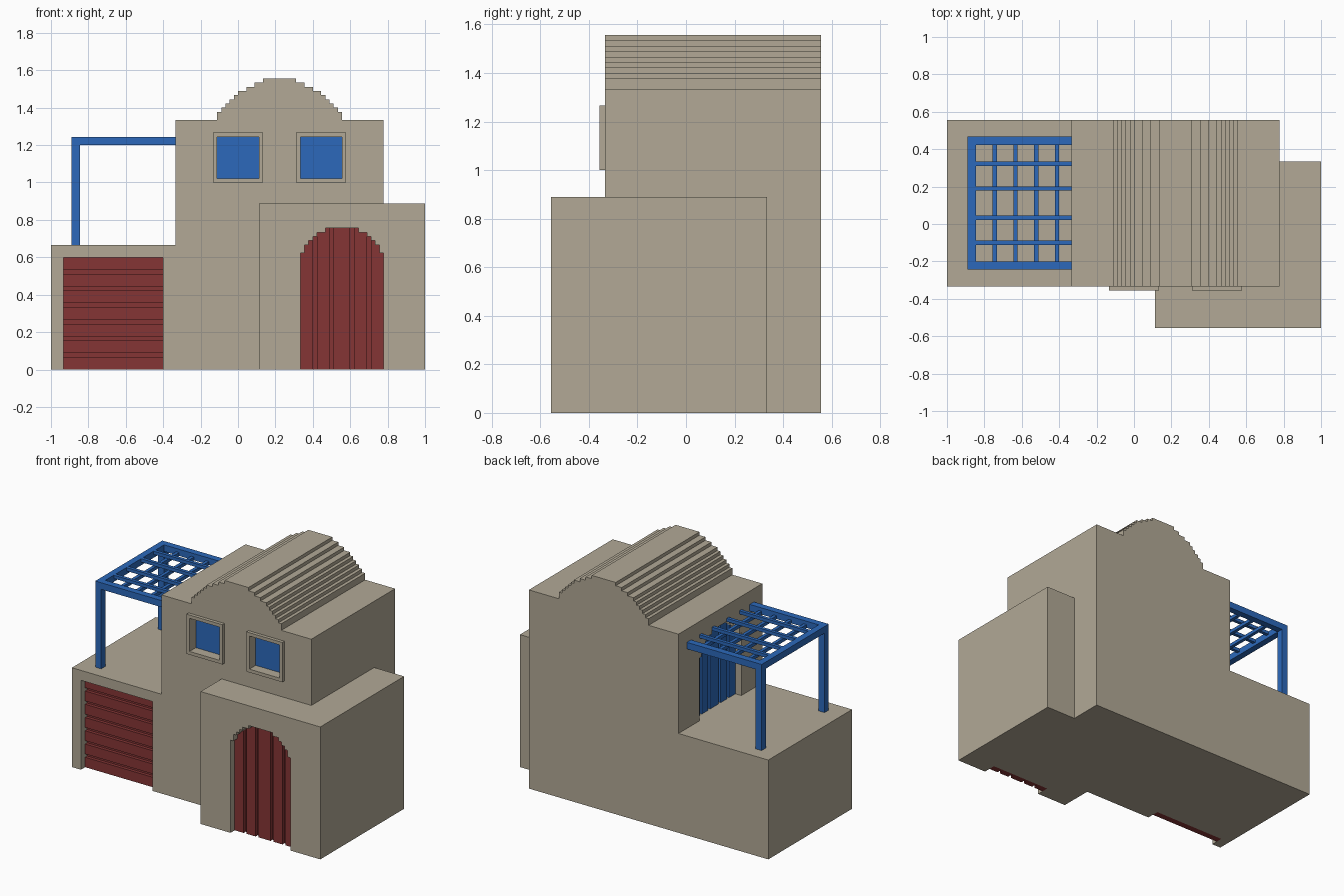
import bpy, bmesh

if "Cube" in bpy.data.objects:
    bpy.data.objects.remove(bpy.data.objects["Cube"])

U = 1 / 45  # grid step: all sizes below are whole grid steps


def material(name, rgb):
    m = bpy.data.materials.new(name)
    m.diffuse_color = (*rgb, 1)
    m.use_nodes = True
    m.node_tree.nodes["Principled BSDF"].inputs["Base Color"].default_value = m.diffuse_color
    return m


PLASTER = material("plaster", (0.445, 0.397, 0.305))
BLUE = material("blue_paint", (0.025, 0.141, 0.497))
RED = material("red_wood", (0.235, 0.036, 0.036))


def make(name, prisms, mat):
    """One object from prisms (profile, axis, lo, hi); the profile is (x, z) for axis y, (y, z) for axis x."""
    bm = bmesh.new()
    for profile, axis, lo, hi in prisms:
        def place(p, d):
            return (p[0] * U, d * U, p[1] * U) if axis == 'y' else (d * U, p[0] * U, p[1] * U)
        a = [bm.verts.new(place(p, lo)) for p in profile]
        b = [bm.verts.new(place(p, hi)) for p in profile]
        bm.faces.new(a)
        bm.faces.new(b[::-1])
        for i in range(len(a)):
            j = (i + 1) % len(a)
            bm.faces.new((a[i], b[i], b[j], a[j]))
    bmesh.ops.recalc_face_normals(bm, faces=bm.faces)
    mesh = bpy.data.meshes.new(name)
    bm.to_mesh(mesh)
    bm.free()
    mesh.materials.append(mat)
    obj = bpy.data.objects.new(name, mesh)
    bpy.context.collection.objects.link(obj)
    return obj


def rect(x0, x1, z0, z1):
    return [(x0, z0), (x1, z0), (x1, z1), (x0, z1)]


def box(x0, x1, y0, y1, z0, z1):
    return (rect(x0, x1, z0, z1), 'y', y0, y1)


def boolean(target, tool, operation):
    mod = target.modifiers.new(operation, 'BOOLEAN')
    mod.operation, mod.solver, mod.object = operation, 'EXACT', tool
    bpy.context.view_layer.objects.active = target
    bpy.ops.object.modifier_apply(modifier=mod.name)
    bpy.data.objects.remove(tool)


# Stepped arches as (half width, height)
DOOR_STEPS = [(10, 28), (9, 30), (8, 31), (7, 32), (6, 33), (4, 34)]
ROOF_STEPS = [(15, 62), (14, 63), (13, 64), (12, 65), (11, 66), (10, 67), (8, 68), (6, 69), (4, 70)]


def arch_top(steps, a, b):
    """Stepped outline from a to b, measured from the arch centre."""
    cuts = sorted({a, b} | {s * w for w, _ in steps for s in (-1, 1) if a < s * w < b})
    pts = []
    for l, r in zip(cuts, cuts[1:]):
        h = max(z for w, z in steps if abs(l + r) / 2 < w)
        for p in ((l, h), (r, h)):
            if p not in pts:
                pts.append(p)
    return pts


def arch(centre, base, shift, a=-10, b=10):
    top = [(centre + x, z + shift) for x, z in arch_top(DOOR_STEPS, a, b)]
    return [(centre + b, base), (centre + a, base)] + top


# House shell: garage wing, tall body and stepped vault in one profile
vault = [(10 + x, z) for x, z in arch_top(ROOF_STEPS, -15, 15)]
house = make("house", [([(35, 0), (-45, 0), (-45, 30), (-15, 30), (-15, 60), (-5, 60)]
                        + vault + [(25, 60), (35, 60)], 'y', -15, 25)], PLASTER)
boolean(house, make("entry_block", [box(5, 45, -25, 15, 0, 40)], PLASTER), 'UNION')

# Openings
cutters = [
    box(-42, -18, -17, -11, -3, 27),
    (arch(25, -3, 0), 'y', -27, -21),
    (arch(5, 30, 21), 'x', -17, -11),
    box(-5, 5, -17, -12, 46, 56),
    box(15, 25, -17, -12, 46, 56),
]
for c in cutters:
    boolean(house, make("cutter", [c], PLASTER), 'DIFFERENCE')


# Arched plank doors: back slab plus five raised planks
def plank_door(name, axis, centre, base, shift, face, mat):
    parts = [(arch(centre, base, shift), axis, face + 3, face + 4)]
    for a, b in ((-10, -7), (-6, -3), (-2, 2), (3, 6), (7, 10)):
        parts.append((arch(centre, base, shift, a, b), axis, face + 2, face + 3))
    make(name, parts, mat)


plank_door("front_door", 'y', 25, 0, 0, -25, RED)
plank_door("terrace_door", 'x', 5, 30, 21, -15, BLUE)

# Garage door with raised horizontal panels
make("garage_door", [box(-42, -18, -12, -11, 0, 27)]
     + [box(-42, -18, -13, -12, z, z + 3) for z in range(0, 27, 4)], RED)

# Windows
for side, c in (("left", 0), ("right", 20)):
    make(side + "_window_frame", [
        box(c - 6, c - 5, -16, -15, 45, 57), box(c + 5, c + 6, -16, -15, 45, 57),
        box(c - 5, c + 5, -16, -15, 45, 46), box(c - 5, c + 5, -16, -15, 56, 57)], PLASTER)
    make(side + "_window_glass", [box(c - 5, c + 5, -13, -12, 46, 56)], BLUE)

# Pergola over the garage terrace
make("pergola_posts", [box(-40, -38, y, y + 2, 30, 54) for y in (-11, 19)], BLUE)
make("pergola_beams", [box(-40, -15, y, y + 2, 54, 56) for y in (-11, 19)]
     + [box(-40, -38, -9, 19, 54, 56)], BLUE)
make("pergola_upper_slats", [box(-38, -15, y, y + 1, 55, 56) for y in (-5, 1, 8, 14)], BLUE)
make("pergola_lower_slats", [box(x, x + 1, -9, 19, 54, 55) for x in (-34, -29, -24, -19)], BLUE)
